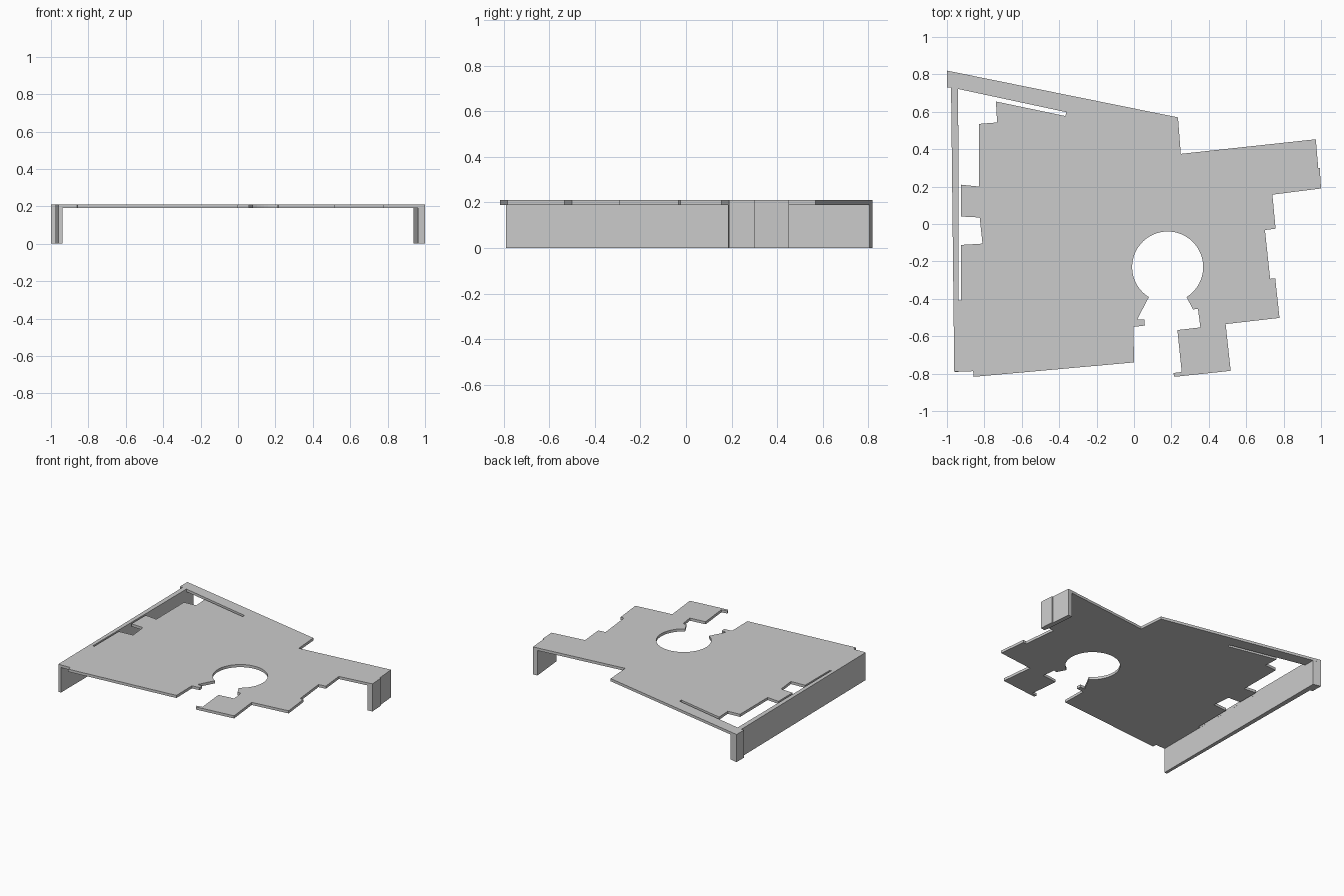
import bpy, bmesh, math

TOP, UNDER = 0.21, 0.19


def slab(name, loops, z0, z1):
    """Extrude a flat outline (first loop) with optional holes (later loops)."""
    bm = bmesh.new()
    edges = []
    for pts in loops:
        vs = [bm.verts.new((x, y, z0)) for x, y in pts]
        edges += [bm.edges.new((a, b)) for a, b in zip(vs, vs[1:] + vs[:1])]
    bmesh.ops.triangle_fill(bm, edges=edges, use_beauty=True, normal=(0, 0, 1))
    ext = bmesh.ops.extrude_face_region(bm, geom=bm.faces[:], use_keep_orig=True)
    top = [g for g in ext["geom"] if isinstance(g, bmesh.types.BMVert)]
    bmesh.ops.translate(bm, verts=top, vec=(0, 0, z1 - z0))
    bmesh.ops.recalc_face_normals(bm, faces=bm.faces[:])
    mesh = bpy.data.meshes.new(name)
    bm.to_mesh(mesh)
    bm.free()
    obj = bpy.data.objects.new(name, mesh)
    bpy.context.collection.objects.link(obj)
    return obj


# round opening, walked counter-clockwise between the two edges of its mouth
STEPS = 48
arc = []
for i in range(STEPS + 1):
    a = math.radians(-58 + 296 * i / STEPS)
    arc.append((0.18 + 0.19 * math.cos(a), -0.23 + 0.19 * math.sin(a)))

# outer edge of the plate: back and right side, then the front with the opening
outline = [
    (-1, 0.82), (0.235, 0.57), (0.25, 0.375), (0.972, 0.453), (0.985, 0.30),
    (0.993, 0.30), (1.0, 0.19), (0.74, 0.157), (0.757, -0.025), (0.70, -0.032),
    (0.728, -0.293), (0.755, -0.29), (0.778, -0.502), (0.49, -0.535),
    (0.517, -0.785), (0.217, -0.817), (0.21, -0.797), (0.255, -0.791),
    (0.232, -0.567), (0.355, -0.553), (0.342, -0.453), (0.316, -0.457),
] + arc + [
    (0.017, -0.51), (0.055, -0.51), (0.058, -0.543), (-0.003, -0.55),
    (0.0, -0.74), (-0.858, -0.817), (-0.86, -0.787), (-0.961, -0.79),
    (-0.978, 0.73), (-1, 0.73),
]

# stepped gap between the plate and the left wall
gap = [
    (-0.94, 0.722), (-0.362, 0.598), (-0.367, 0.577), (-0.738, 0.655),
    (-0.732, 0.543), (-0.83, 0.535), (-0.828, 0.20), (-0.925, 0.21),
    (-0.925, 0.04), (-0.825, 0.035), (-0.81, -0.105), (-0.925, -0.112),
    (-0.925, -0.41), (-0.938, -0.41),
]
slab("deck_plate", [outline, gap], UNDER, TOP)

# long left wall with the thicker post at its back end
slab("left_wall", [[
    (-0.961, -0.79), (-0.938, -0.79), (-0.94, 0.807), (-1, 0.82),
    (-1, 0.73), (-0.978, 0.73),
]], 0, UNDER)

# short stepped wall under the right arm
slab("right_wall", [[
    (1.0, 0.19), (0.993, 0.30), (0.985, 0.30), (0.972, 0.453),
    (0.937, 0.449), (0.962, 0.185),
]], 0, UNDER)
